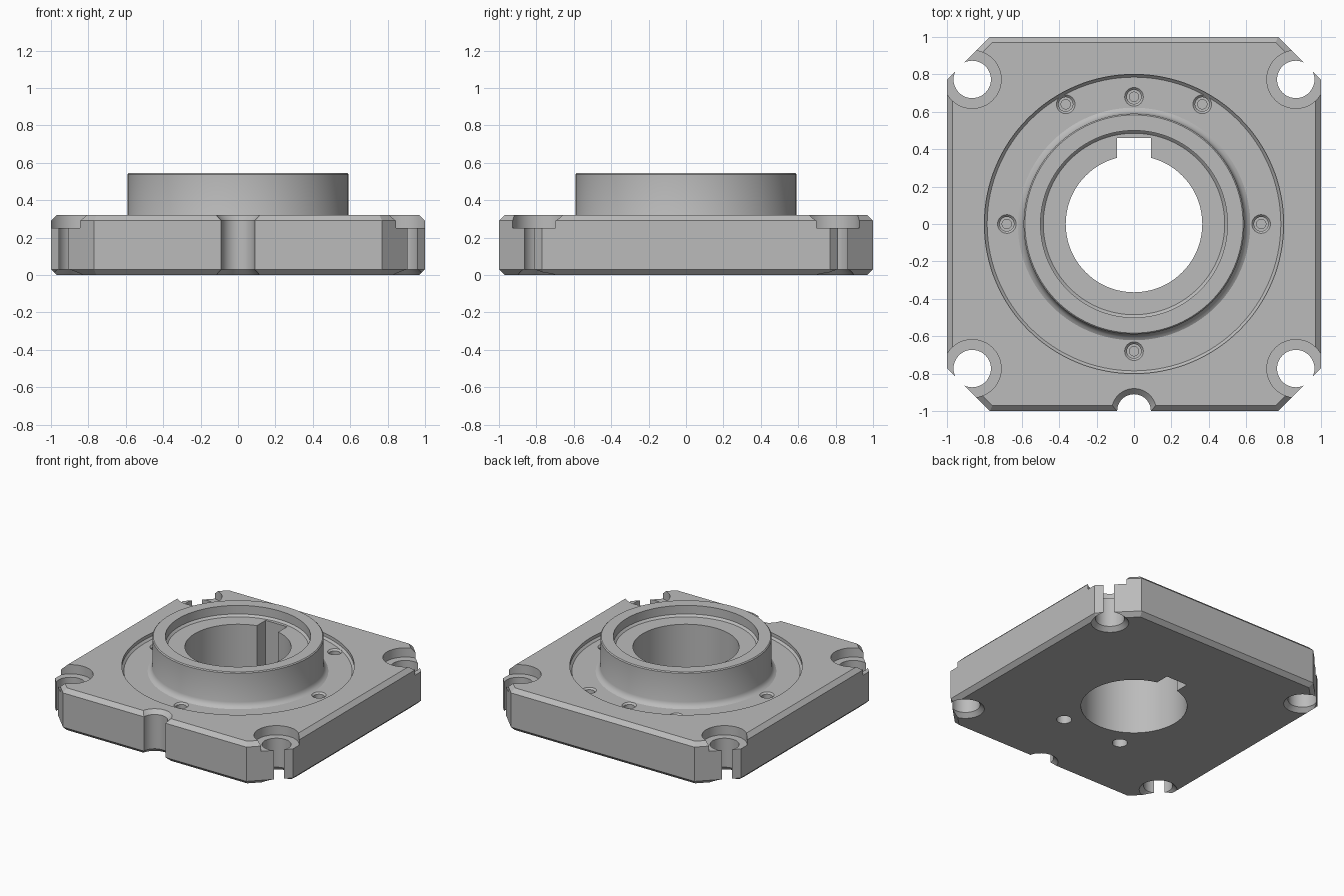
import bpy, bmesh
from math import sin, cos, pi, radians

if "Cube" in bpy.data.objects:
    bpy.data.objects.remove(bpy.data.objects["Cube"])

steel = bpy.data.materials.new("steel_grey")
steel.use_nodes = True
GREY = (0.5, 0.5, 0.5, 1)
steel.diffuse_color = GREY
steel.node_tree.nodes["Principled BSDF"].inputs["Base Color"].default_value = GREY


def make_object(name, bm):
    bmesh.ops.recalc_face_normals(bm, faces=bm.faces)
    mesh = bpy.data.meshes.new(name)
    bm.to_mesh(mesh)
    bm.free()
    mesh.materials.append(steel)
    obj = bpy.data.objects.new(name, mesh)
    bpy.context.collection.objects.link(obj)
    return obj


def loft(name, rings):
    """Solid from stacked rings with equal point counts, capped at both ends."""
    bm = bmesh.new()
    loops = [[bm.verts.new(p) for p in ring] for ring in rings]
    n = len(loops[0])
    for a, b in zip(loops, loops[1:]):
        for i in range(n):
            j = (i + 1) % n
            bm.faces.new((a[i], a[j], b[j], b[i]))
    bm.faces.new(loops[0])
    bm.faces.new(loops[-1])
    return make_object(name, bm)


def lathe(name, profile, x=0, y=0, segments=48):
    """Turned solid from (radius, height) pairs."""
    turn = [2 * pi * i / segments for i in range(segments)]
    return loft(name, [[(x + r * cos(t), y + r * sin(t), z) for t in turn]
                       for r, z in profile])


def octagon(half, corner, z):
    quarter = [(half, -corner), (half, corner)]
    points = []
    for _ in range(4):
        points += [(x, y, z) for x, y in quarter]
        quarter = [(-y, x) for x, y in quarter]
    return points


def combine(target, tool, operation):
    tool.hide_render = True
    mod = target.modifiers.new(operation.lower(), "BOOLEAN")
    mod.operation = operation
    mod.solver = "EXACT"
    mod.object = tool
    bpy.context.view_layer.objects.active = target
    bpy.ops.object.modifier_apply(modifier=mod.name)
    bpy.data.objects.remove(tool)


def cut(tool):
    combine(flange, tool, "DIFFERENCE")


# Square plate with clipped corners and chamfered rims
TOP, CH = 0.32, 0.03
flange = loft("bearing_flange", [
    octagon(1 - CH, 0.757, 0), octagon(1, 0.77, CH),
    octagon(1, 0.77, TOP - CH), octagon(1 - CH, 0.757, TOP)])

# Round recess in the top face
cut(lathe("recess_cutter", [(0.785, 0.28), (0.80, 0.295), (0.80, 0.5)], segments=128))

# Raised hub with a rounded foot
hub = lathe("hub", [(0.625, 0.2), (0.625, 0.278), (0.608, 0.288), (0.597, 0.301),
                    (0.59, 0.32), (0.59, 0.538), (0.583, 0.545)], segments=128)
combine(flange, hub, "UNION")

# Stepped bore with keyway
cut(lathe("bore_cutter", [(0.365, -0.1), (0.365, 0.465), (0.485, 0.465),
                          (0.50, 0.48), (0.50, 0.7)], segments=128))
cut(loft("keyway_cutter", [[(-0.09, 0.2, z), (0.09, 0.2, z), (0.09, 0.46, z),
                            (-0.09, 0.46, z)] for z in (-0.1, 0.5)]))

# Corner bolt holes: counterbored above, countersunk below
for sx in (-1, 1):
    for sy in (-1, 1):
        cut(lathe("bolt_hole_cutter", [(0.23, -0.1), (0.10, CH), (0.10, 0.25),
                                       (0.155, 0.25), (0.155, 0.5)],
                  sx * 0.865, sy * 0.773))

# Half-round notch in the front edge
cut(lathe("notch_cutter", [(0.22, -0.1), (0.09, CH), (0.09, TOP - CH),
                           (0.22, TOP + 0.1)], 0, -1))

# Small blind screw holes in the recess floor
for x, y in [(0.68, 0), (-0.68, 0), (0, 0.68), (0, -0.68), (0.365, 0.64), (-0.365, 0.64)]:
    cut(lathe("screw_hole_cutter", [(0.025, 0.1), (0.025, 0.22), (0.038, 0.22),
                                    (0.038, 0.268), (0.05, 0.28), (0.05, 0.35)],
              x, y, 32))

# Blind dowel holes in the underside
for x in (-0.25, 0.25):
    cut(lathe("dowel_hole_cutter", [(0.052, -0.1), (0.052, 0.2)], x, -0.45, 32))

bpy.ops.object.select_all(action="DESELECT")
flange.select_set(True)
bpy.context.view_layer.objects.active = flange
bpy.ops.object.shade_smooth_by_angle(angle=radians(28))
